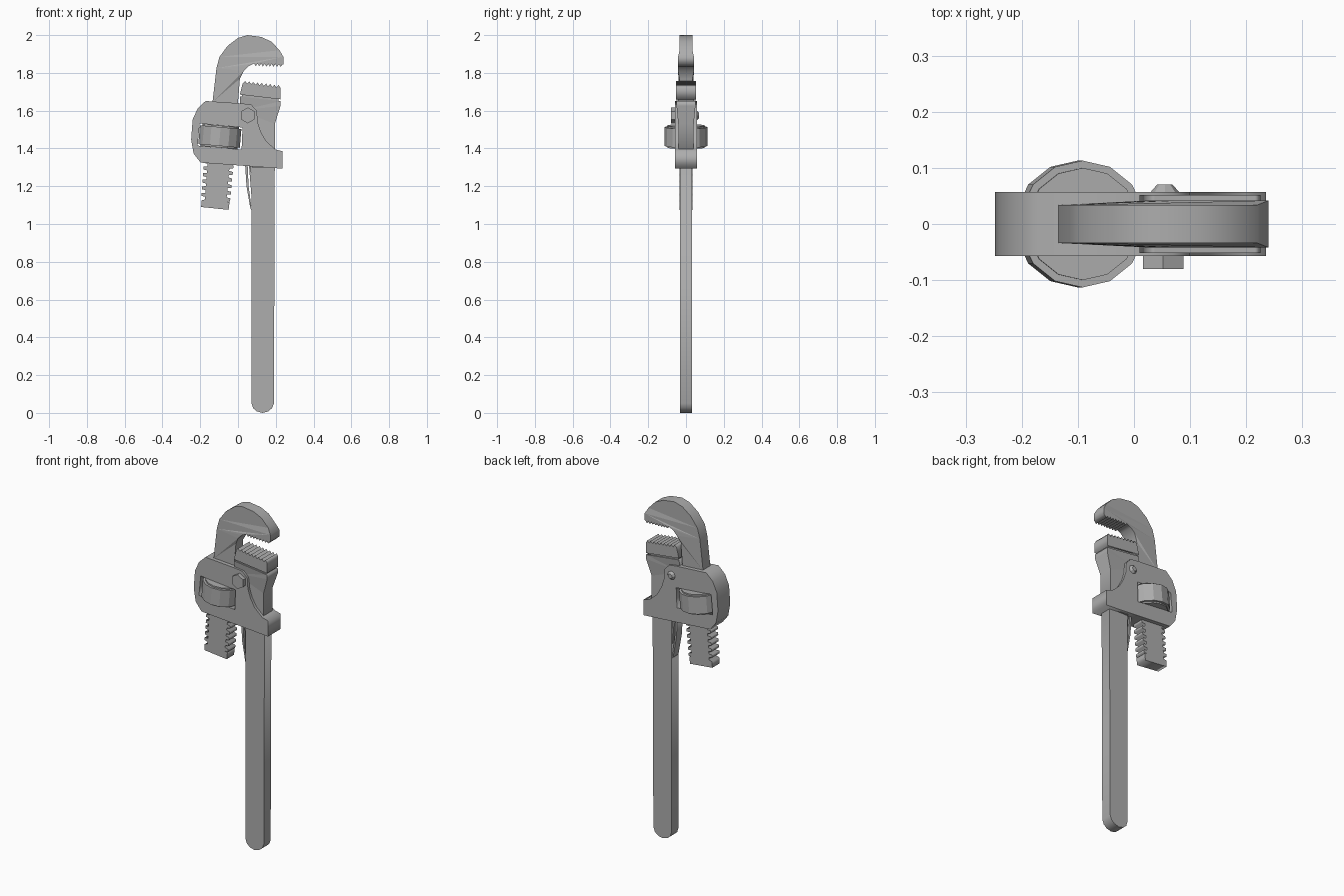
import bpy
import bmesh
from math import radians
from mathutils import Vector, Matrix

if "Cube" in bpy.data.objects:
    bpy.data.objects.remove(bpy.data.objects["Cube"], do_unlink=True)

steel = bpy.data.materials.new("grey_steel")
steel.use_nodes = True
GREY = (0.42, 0.42, 0.42, 1)
steel.diffuse_color = GREY
steel.node_tree.nodes["Principled BSDF"].inputs["Base Color"].default_value = GREY


def add_object(name, bm):
    bmesh.ops.recalc_face_normals(bm, faces=bm.faces)
    mesh = bpy.data.meshes.new(name)
    bm.to_mesh(mesh)
    bm.free()
    mesh.materials.append(steel)
    obj = bpy.data.objects.new(name, mesh)
    bpy.context.collection.objects.link(obj)
    return obj


def prism(name, outlines, half, width=None):
    """Extrude x-z outlines along y; a second outline becomes a hole."""
    curve = bpy.data.curves.new(name, "CURVE")
    curve.dimensions = "2D"
    curve.fill_mode = "BOTH"
    curve.extrude = half
    for points in outlines:
        spline = curve.splines.new("POLY")
        spline.points.add(len(points) - 1)
        for p, (x, z) in zip(spline.points, points):
            p.co = (x, z, 0, 1)
        spline.use_cyclic_u = True
    temp = bpy.data.objects.new(name + "_outline", curve)
    bpy.context.collection.objects.link(temp)
    graph = bpy.context.evaluated_depsgraph_get()
    mesh = bpy.data.meshes.new_from_object(temp.evaluated_get(graph))
    bm = bmesh.new()
    bm.from_mesh(mesh)
    bpy.data.objects.remove(temp, do_unlink=True)
    bpy.data.curves.remove(curve)
    bpy.data.meshes.remove(mesh)
    bmesh.ops.remove_doubles(bm, verts=bm.verts, dist=0.0001)
    bmesh.ops.rotate(bm, verts=bm.verts, matrix=Matrix.Rotation(radians(90), 3, "X"))
    if width:
        for v in bm.verts:
            v.co.y = width(v.co.x, v.co.z) * (1 if v.co.y > 0 else -1)
    return add_object(name, bm)


def teeth(start, end, count, depth, shape):
    """Toothed edge from start to end, teeth standing out to the left."""
    a, b = Vector(start), Vector(end)
    step = (b - a) / count
    out = Vector((-step.y, step.x)).normalized() * depth
    return [tuple(a + step * (i + t) + out * h) for i in range(count) for t, h in shape]


def cylinder(name, sides, r1, r2, depth, matrix):
    bm = bmesh.new()
    bmesh.ops.create_cone(bm, cap_ends=True, segments=sides, radius1=r1,
                          radius2=r2, depth=depth, matrix=matrix)
    return add_object(name, bm)


SAW = [(0.0, 0), (0.5, 1), (1.0, 0)]
SQUARE = [(0.0, 0), (0.05, 1), (0.5, 1), (0.6, 0)]

# Handle with a rounded foot
prism("handle", [[(0.072, 1.4), (0.072, 0.05), (0.08, 0.025), (0.1, 0.008), (0.13, 0.0),
                  (0.16, 0.008), (0.18, 0.025), (0.19, 0.05), (0.195, 1.4)]], 0.032)

# Neck that widens to carry the lower jaw
prism("neck", [[(0.075, 1.3), (0.195, 1.3), (0.195, 1.53), (0.225, 1.625), (0.225, 1.65),
                (0.01, 1.675), (0.01, 1.6), (0.06, 1.5)]], 0.045,
      lambda x, z: 0.05 if z > 1.61 else 0.041)

# Lower jaw insert, set above a narrow groove
prism("lower_jaw_seat", [[(0.02, 1.665), (0.215, 1.645), (0.215, 1.665), (0.02, 1.69)]], 0.043)
prism("lower_jaw", [[(0.01, 1.685), (0.225, 1.66), (0.225, 1.72)]
                    + teeth((0.225, 1.72), (0.025, 1.745), 9, -0.014, SAW)[1:]], 0.052)

# Hooked upper jaw with its threaded shank
hook = [(-0.135, 1.645), (-0.114, 1.825), (-0.098, 1.885), (-0.055, 1.943), (0.0, 1.985),
        (0.05, 2.0), (0.124, 1.99), (0.177, 1.965), (0.22, 1.92), (0.24, 1.885), (0.24, 1.845)]
hook += teeth((0.235, 1.845), (0.085, 1.85), 8, 0.014, SAW)
hook += [(0.055, 1.835), (0.03, 1.81), (0.01, 1.77), (0.0, 1.645), (-0.025, 1.33)]
prism("hook_jaw", [hook + [(-0.17, 1.33)]], 0.036,
      lambda x, z: 0.042 if x > 0.02 and z < 1.9 else 0.034)

shank = [(-0.025, 1.36), (-0.155, 1.36)]
shank += teeth((-0.16, 1.34), (-0.175, 1.13), 6, -0.02, SQUARE)
shank += [(-0.175, 1.13), (-0.193, 1.125), (-0.195, 1.09), (-0.05, 1.075), (-0.045, 1.115)]
shank += teeth((-0.062, 1.12), (-0.042, 1.33), 6, -0.02, SQUARE)
prism("threaded_shank", [shank], 0.034)

# Housing with a window for the adjusting nut
prism("housing", [
    [(-0.172, 1.651), (0.024, 1.638), (0.07, 1.632), (0.1, 1.6), (0.104, 1.54), (0.12, 1.49),
     (0.148, 1.44), (0.198, 1.395), (0.235, 1.385), (0.235, 1.293), (-0.198, 1.325),
     (-0.235, 1.373), (-0.248, 1.447), (-0.24, 1.553), (-0.214, 1.611)],
    [(-0.203, 1.532), (0.024, 1.511), (0.019, 1.394), (-0.214, 1.415)]], 0.057)

# Adjusting nut around the shank
tilt = Matrix.Rotation(radians(5), 4, "Y")
cylinder("adjusting_nut", 14, 0.113, 0.113, 0.1,
         Matrix.Translation((-0.096, 0, 1.463)) @ tilt)
for side, z in (("upper", 0.054), ("lower", -0.054)):
    cylinder(side + "_nut_shoulder", 14, 0.1, 0.1, 0.008,
             Matrix.Translation((-0.096, 0, 1.463)) @ tilt @ Matrix.Translation((0, 0, z)))

# Pivot bolt: hexagon head in front, riveted end behind
front = Matrix.Rotation(radians(90), 4, "X")
cylinder("bolt_head", 6, 0.042, 0.042, 0.03, Matrix.Translation((0.052, -0.065, 1.575)) @ front)
cylinder("bolt_end", 8, 0.014, 0.028, 0.016, Matrix.Translation((0.055, 0.062, 1.575)) @ front)

# Leaf springs between the housing and the handle
prism("leaf_spring", [[(0.036, 1.34), (0.05, 1.34), (0.056, 1.2), (0.074, 1.07),
                       (0.066, 1.08), (0.045, 1.2)]], 0.025)
prism("spring_tongue", [[(0.056, 1.34), (0.066, 1.34), (0.078, 1.15), (0.07, 1.16)]], 0.025)
